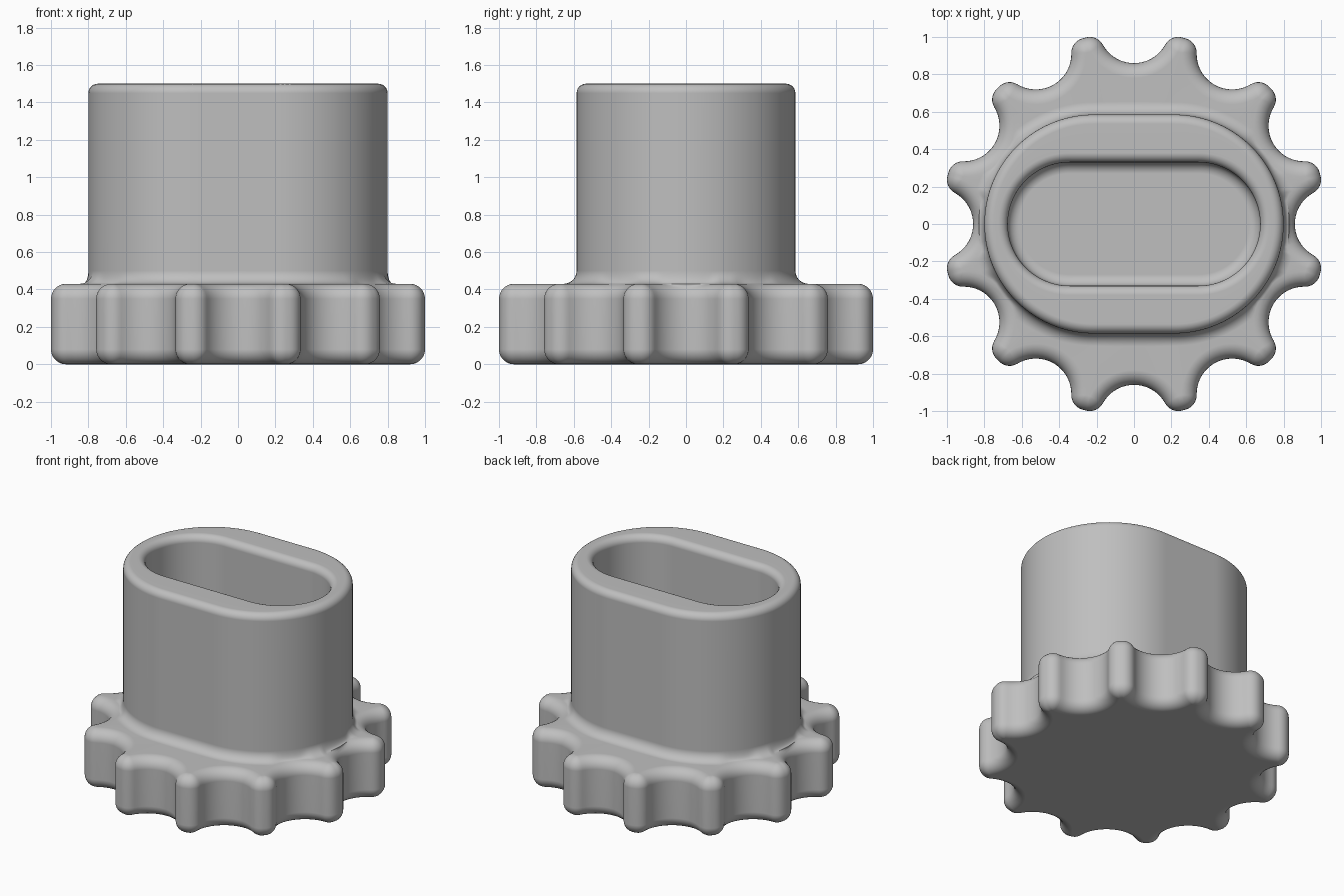
import bpy, bmesh
from math import sin, cos, pi, atan2, acos, sqrt, hypot, radians
from mathutils import Vector, Matrix

if "Cube" in bpy.data.objects:
    bpy.data.objects.remove(bpy.data.objects["Cube"], do_unlink=True)

LOBES = 12
TIP_R, EDGE = 1.03, 0.08          # grip outer radius, rounding of its edges
NOTCH_D, NOTCH_R = 1.05, 0.19     # scallop centre distance and radius
GRIP_TOP, TOP = 0.43, 1.5
FLARE, RIM, FLOOR_R, FLOOR_Z = 0.07, 0.05, 0.06, 0.01
OUTER, INNER = (0.215, 0.585), (0.345, 0.33)   # half straight length, end radius

# Tangent fillet circle between scallop and lobe tip
lobe_d, reach = TIP_R - EDGE, NOTCH_R + EDGE
lobe_a = acos((lobe_d ** 2 + NOTCH_D ** 2 - reach ** 2) / (2 * lobe_d * NOTCH_D))
fillet = Vector((lobe_d * cos(lobe_a), lobe_d * sin(lobe_a)))
phi = atan2(fillet.y, fillet.x - NOTCH_D)


def arc(cx, cy, r, a, b, n):
    return [Vector((cx + r * cos(a + (b - a) * i / n), cy + r * sin(a + (b - a) * i / n)))
            for i in range(n + 1)]


def grip_outline(inset):
    """Scalloped outline moved inwards by inset."""
    r = EDGE - inset
    unit = arc(fillet.x, -fillet.y, r, -lobe_a, pi - phi, 6)
    unit += arc(NOTCH_D, 0, NOTCH_R + inset, 2 * pi - phi, phi, 18)[1:-1]
    unit += arc(fillet.x, fillet.y, r, phi - pi, lobe_a, 6)
    return [Matrix.Rotation(2 * pi * k / LOBES, 2) @ p for k in range(LOBES) for p in unit]


def slot_radius(p, shape, offset=0.0):
    """Distance from the centre to a rounded slot, in the direction of p."""
    h, r = shape[0], shape[1] + offset
    c, s = abs(p.x) / p.length, abs(p.y) / p.length
    if s * h >= r * c:
        return r / s
    return h * c + sqrt(r * r - (h * s) ** 2)


rings = []


def add_ring(points, z):
    rings.append([(p.x, p.y, z) for p in points])


def steps(n):
    return [pi / 2 * i / n for i in range(n + 1)]


# Scalloped grip, rounded at bottom and top
for t in steps(7):
    add_ring(grip_outline(EDGE * (1 - sin(t))), EDGE * (1 - cos(t)))
for t in steps(7):
    ring = [p.normalized() * max(p.length, slot_radius(p, OUTER, 0.03))
            for p in grip_outline(EDGE * (1 - cos(t)))]
    add_ring(ring, GRIP_TOP - EDGE + EDGE * sin(t))

# Flare from grip into sleeve
dirs = [p.normalized() for p in ring]
room = [min(FLARE, p.length - slot_radius(p, OUTER)) for p in ring]
for t in steps(7):
    add_ring([d * (slot_radius(d, OUTER) + e * (1 - sin(t))) for d, e in zip(dirs, room)],
             GRIP_TOP + FLARE * (1 - cos(t)))


def slot_ring(shape, offset, z):
    add_ring([d * slot_radius(d, shape, offset) for d in dirs], z)


# Sleeve rim, outside then inside, and pocket floor
for t in steps(6):
    slot_ring(OUTER, -RIM * (1 - cos(t)), TOP - RIM + RIM * sin(t))
for t in steps(6):
    slot_ring(INNER, RIM * (1 - sin(t)), TOP - RIM + RIM * cos(t))
for t in steps(6):
    slot_ring(INNER, -FLOOR_R * (1 - cos(t)), FLOOR_Z + FLOOR_R * (1 - sin(t)))

# Loft the rings into one closed body
bm = bmesh.new()
loops = [[bm.verts.new(co) for co in ring] for ring in rings]
n = len(dirs)
for low, high in zip(loops, loops[1:]):
    for i in range(n):
        j = (i + 1) % n
        bm.faces.new((low[i], low[j], high[j], high[i]))
bm.faces.new(loops[0][::-1])
bm.faces.new(loops[-1])
bmesh.ops.remove_doubles(bm, verts=bm.verts, dist=0.0002)
bmesh.ops.recalc_face_normals(bm, faces=bm.faces)
mesh = bpy.data.meshes.new("knob_body")
bm.to_mesh(mesh)
bm.free()

grey = bpy.data.materials.new("plain grey")
grey.use_nodes = True
colour = (0.52, 0.52, 0.52, 1)
grey.diffuse_color = colour
grey.node_tree.nodes["Principled BSDF"].inputs["Base Color"].default_value = colour
mesh.materials.append(grey)

knob = bpy.data.objects.new("knob_body", mesh)
bpy.context.collection.objects.link(knob)
bpy.ops.object.select_all(action="DESELECT")
knob.select_set(True)
bpy.context.view_layer.objects.active = knob
bpy.ops.object.shade_smooth_by_angle(angle=radians(40))
weighted = knob.modifiers.new("flat_face_normals", "WEIGHTED_NORMAL")
weighted.keep_sharp = True
